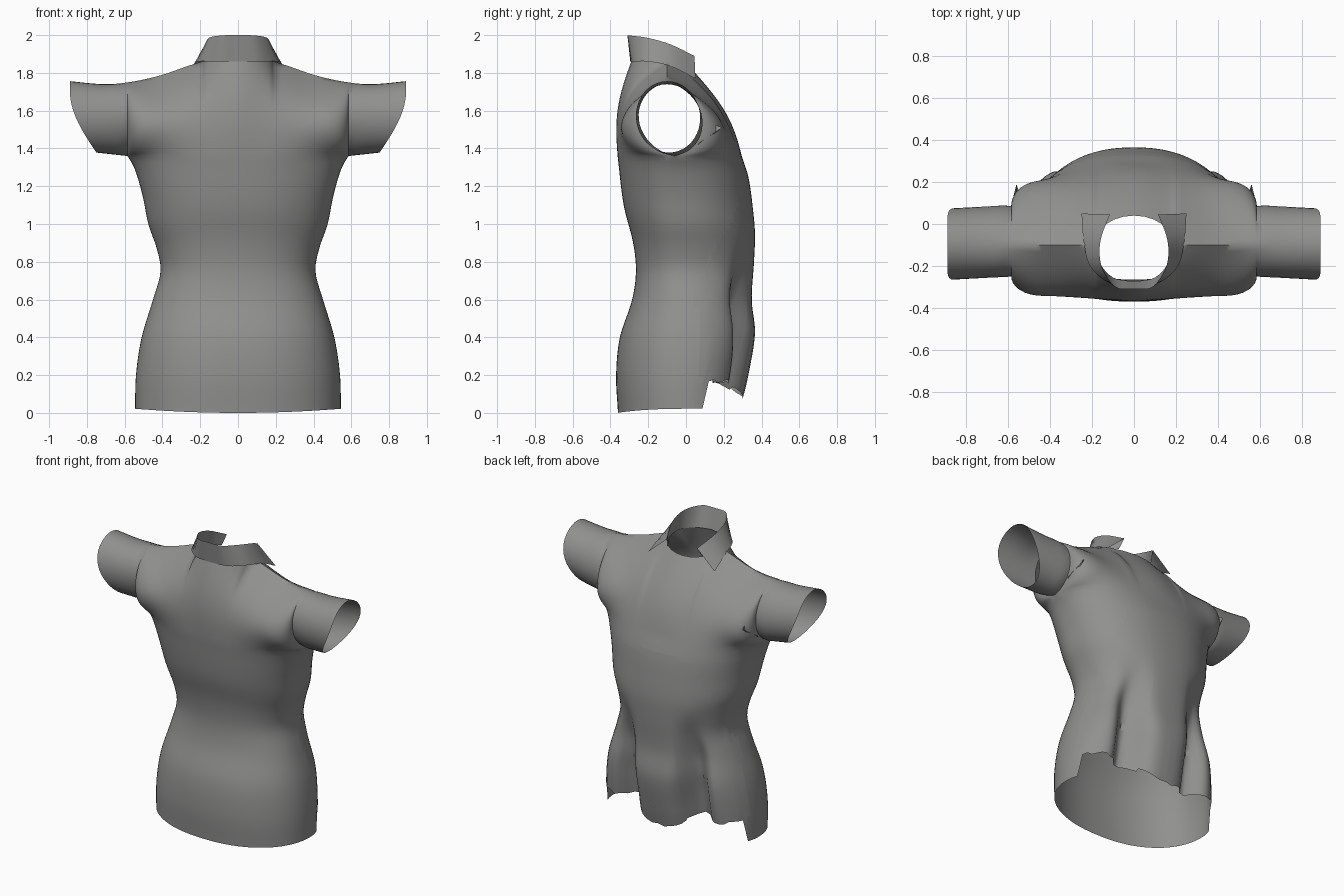
import bpy, bmesh, math, random
from mathutils import Vector

random.seed(4)
cube = bpy.data.objects.get("Cube")
if cube:
    bpy.data.objects.remove(cube)

cloth = bpy.data.materials.new("grey cloth")
cloth.use_nodes = True
colour = (0.28, 0.28, 0.275, 1)
cloth.diffuse_color = colour
cloth.node_tree.nodes["Principled BSDF"].inputs["Base Color"].default_value = colour


def curve(points, z):
    """Smooth interpolation through (position, value) pairs."""
    n = len(points)
    if z <= points[0][0]:
        return points[0][1]
    for i in range(n - 1):
        (a, p), (b, q) = points[i], points[i + 1]
        if z <= b:
            a0, p0 = points[max(i - 1, 0)]
            b1, q1 = points[min(i + 2, n - 1)]
            m, k = (q - p0) / (b - a0), (q1 - p) / (b1 - a)
            t, d = (z - a) / (b - a), b - a
            return (p * (2*t**3 - 3*t*t + 1) + m * d * (t**3 - 2*t*t + t)
                    + q * (3*t*t - 2*t**3) + k * d * (t**3 - t*t))
    return points[-1][1]


def mix(a, b, t):
    return a + (b - a) * t


def smooth(a, b, x):
    t = min(max((x - a) / (b - a), 0), 1)
    return t * t * (3 - 2 * t)


def finish(bm, name):
    bmesh.ops.remove_doubles(bm, verts=bm.verts, dist=0.0008)
    bmesh.ops.recalc_face_normals(bm, faces=bm.faces)
    mesh = bpy.data.meshes.new(name)
    bm.to_mesh(mesh)
    bm.free()
    mesh.materials.append(cloth)
    ob = bpy.data.objects.new(name, mesh)
    bpy.context.collection.objects.link(ob)
    bpy.ops.object.select_all(action='DESELECT')
    ob.select_set(True)
    bpy.context.view_layer.objects.active = ob
    bpy.ops.object.shade_smooth_by_angle(angle=math.radians(60))


# Body profiles by height
WIDTH = [(0, .545), (.2, .54), (.4, .51), (.6, .45), (.75, .41), (.87, .43), (1, .475), (1.15, .505), (1.3, .55), (1.36, .585)]
NEAR = [(0, -.36), (.2, -.37), (.4, -.35), (.6, -.285), (.75, -.265), (.9, -.28), (1.1, -.33), (1.36, -.362)]
FAR = [(.07, .30), (.2, .33), (.42, .365), (.6, .348), (.8, .36), (.95, .365), (1.1, .352), (1.25, .33), (1.36, .295)]
SHOULDER = [(.19, 1.86), (.27, 1.835), (.4, 1.79), (.55, 1.755), (.7, 1.74), (.9, 1.757)]
STEPS = [(.36, .08), (.66, .05), (.75, .1), (.86, .15), (.98, .23), (1.1, .27), (1.24, .3)]
PIT, CHEST, NECK, CUFF = 1.36, .585, .19, .89


def torso_point(side, u, z):
    """Point on the near (-1) or far (+1) half of the trunk; u runs 0 centre to 1 side."""
    mid = mix(0, -.06, smooth(.8, PIT, z))
    shape = max(0, 1 - u ** 2.3) ** (1 / 2.2)
    depth = curve(NEAR if side < 0 else FAR, z)
    y = mid + (depth - mid) * shape
    if side > 0:   # deep fold between the belly and the flared hip
        valley = mix(.47, .6, smooth(.2, .9, z))
        y -= .16 * (1 - smooth(.3, .95, z)) * math.exp(-((u - valley) / .16) ** 2)
    return Vector((u * curve(WIDTH, z), y, z))


def hem(side, u):
    if side < 0:
        return .022 * u * u
    if u > .96:
        return .022
    return mix(.085, .165, smooth(.1, .5, u)) + random.uniform(-.012, .012)


def column(side, x):
    """Points up one column: hem to armpit level, then over the shoulder or sleeve."""
    pts = []
    u = min(x / CHEST, 1)
    if x <= CHEST + 1e-6:
        low = hem(side, u)
        pts = [torso_point(side, u, mix(low, PIT, r / 40)) for r in range(40)]
        base = torso_point(side, u, PIT)
    else:
        f = (x - CHEST) / (CUFF - CHEST)
        base = Vector((x, mix(-.06, -.09, f), mix(PIT, 1.378, f)))
    ring = math.sqrt(max(0, 1 - (x / NECK) ** 2)) if x < NECK else 0
    spread = 1 - smooth(0, .42, x)
    reach = .19 if side < 0 else .14
    top_z = curve(SHOULDER, x) - (.05 * ring if side > 0 else 0)
    bulge = mix(.035, .17, smooth(.05, .6, x)) if side < 0 else mix(.045, .17, smooth(.15, .65, x))
    roundness = smooth(.4, .68, x)
    for i in range(21):
        t = i / 20
        h = mix(t, (1 - math.cos(math.pi * t)) / 2, roundness)
        top_y = -.1 + side * reach * mix(spread, ring, h ** 5)
        px = x
        if x > CHEST:   # slanted, rounded cuff
            px = CHEST + (x - CHEST) * mix(.54, 1, math.sin(min(h * 1.15, 1) * math.pi / 2))
        pts.append(Vector((px, mix(base.y, top_y, h) + side * bulge * math.sin(math.pi * t),
                           mix(base.z, top_z, h))))
    return pts


# Shirt shell and the lower panel with its stepped seam
stations = [NECK * math.sin(k * math.pi / 12) for k in range(7)]
stations += [NECK + (CHEST - NECK) * math.sin(k * math.pi / 32) for k in range(1, 17)]
stations += [mix(CHEST, CUFF, k / 10) for k in range(1, 11)]
shell, panel = bmesh.new(), bmesh.new()
for side in (-1, 1):
    for mirror in (-1, 1):
        columns = [column(side, x) for x in stations]
        if side > 0:
            columns[0][0].z = .085
        for a, b in zip(columns, columns[1:]):
            n = min(len(a), len(b))
            a, b = a[-n:], b[-n:]
            for i in range(n - 1):
                quad = [a[i], b[i], b[i + 1], a[i + 1]]
                c = sum(quad, Vector()) / 4
                lower = side > 0 and c.z < 1.25 and c.y > curve(STEPS, c.z)
                bm = panel if lower else shell
                verts = [bm.verts.new((p.x * mirror, p.y, p.z)) for p in quad]
                bm.faces.new(verts)
finish(shell, "shirt_body")
finish(panel, "lower_panel")

# Folded collar: outer fall and inner stand, open on the far side
FALL = [(0, -.295, 1.86), (.12, -.28, 1.86), (.21, -.2, 1.86), (.24, -.08, 1.835), (.25, .05, 1.77)]
CREST = [(0, -.31, 2.0), (.09, -.3, 1.998), (.155, -.2, 1.985), (.16, -.08, 1.95), (.115, .045, 1.89)]
STAND = [(0, -.275, 1.865), (.1, -.255, 1.86), (.165, -.18, 1.86), (.175, -.08, 1.85), (.13, .01, 1.825)]


def path(points, t):
    k = len(points) - 1
    return Vector([curve([(i / k, p[axis]) for i, p in enumerate(points)], t) for axis in range(3)])


def strip(name, lower, upper):
    bm = bmesh.new()
    for mirror in (-1, 1):
        rows = [[path(e, i / 16) for e in (lower, upper)] for i in range(17)]
        for (a, b), (c, d) in zip(rows, rows[1:]):
            bm.faces.new([bm.verts.new((p.x * mirror, p.y, p.z)) for p in (a, c, d, b)])
    finish(bm, name)


strip("collar_fall", FALL, CREST)
strip("collar_stand", STAND, CREST)

# Small loose folds behind each armpit
for name, mirror in (("left_armpit_fold", 1), ("right_armpit_fold", -1)):
    bm = bmesh.new()
    a, b, c, d = [bm.verts.new((x * mirror, y, z)) for x, y, z in
                  ((.53, .1, 1.55), (.56, .19, 1.51), (.59, .07, 1.43), (.56, .03, 1.38))]
    bm.faces.new((a, b, d))
    bm.faces.new((b, c, d))
    finish(bm, name)
